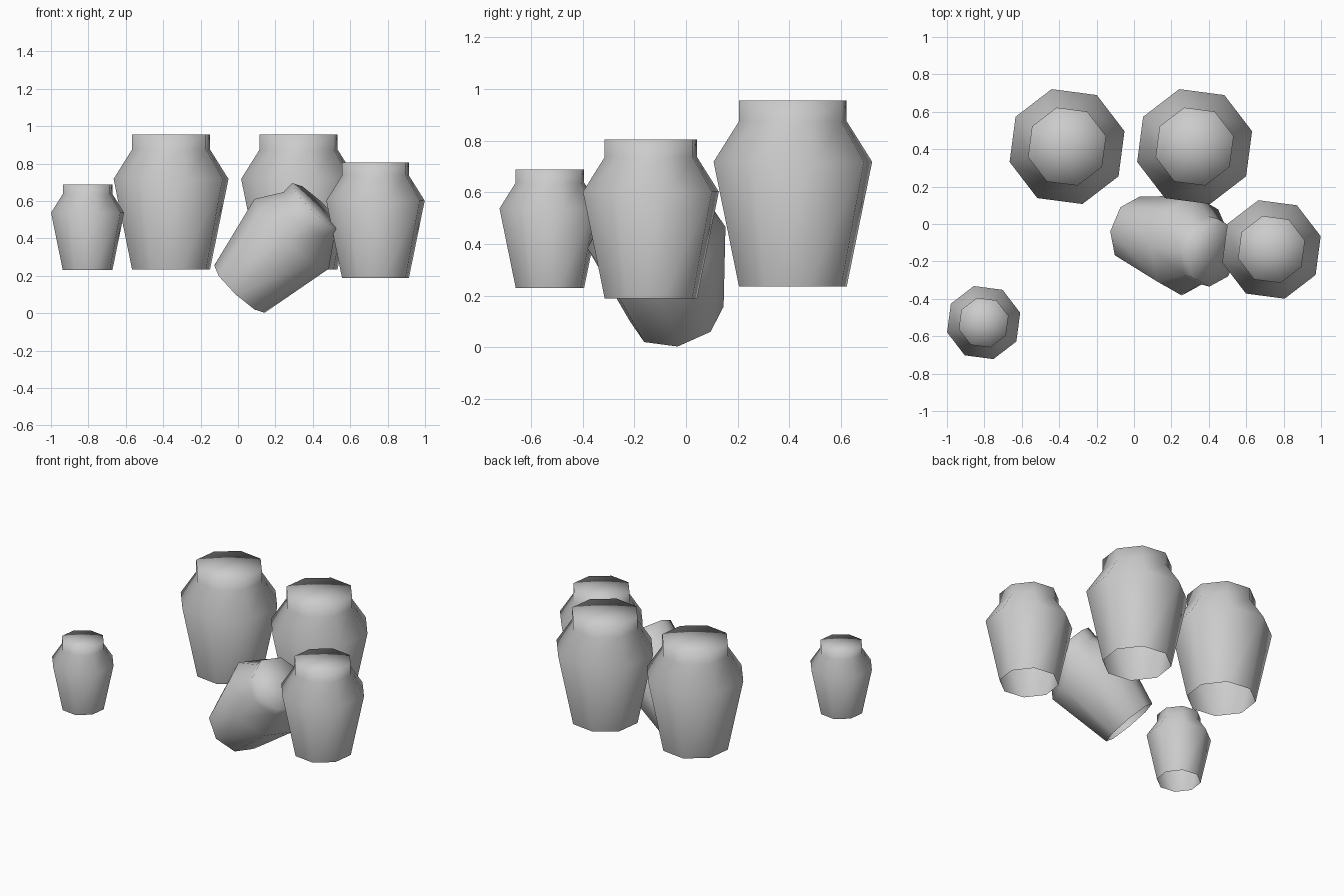
import bpy, bmesh
from math import cos, sin, pi, radians
from mathutils import Matrix, Vector

cube = bpy.data.objects.get("Cube")
if cube:
    bpy.data.objects.remove(cube, do_unlink=True)

SIDES = 8
# (radius, height) of a full-size jar: foot, belly, neck base, rim
PROFILE = [(0.216, 0.0), (0.318, 0.483), (0.216, 0.64), (0.216, 0.72)]

clay = bpy.data.materials.new("grey_clay")
clay.use_nodes = True
colour = (0.6, 0.6, 0.6, 1)
clay.diffuse_color = colour
clay.node_tree.nodes["Principled BSDF"].inputs["Base Color"].default_value = colour


def jar(name, size, place, turn):
    """Eight-sided jar with an open foot and a closed, softly shaded lid."""
    bm = bmesh.new()
    rings = []
    for radius, height in PROFILE:
        rings.append([bm.verts.new((radius * size * cos(2 * pi * i / SIDES),
                                    radius * size * sin(2 * pi * i / SIDES),
                                    height * size)) for i in range(SIDES)])
    # walls
    for low, high in zip(rings, rings[1:]):
        for i in range(SIDES):
            j = (i + 1) % SIDES
            bm.faces.new((low[i], low[j], high[j], high[i]))
    # lid as a fan around a centre point
    rim = rings[-1]
    centre = bm.verts.new((0, 0, PROFILE[-1][1] * size))
    for i in range(SIDES):
        bm.faces.new((rim[i], rim[(i + 1) % SIDES], centre))
    for face in bm.faces:
        face.smooth = True
    mesh = bpy.data.meshes.new(name)
    bm.to_mesh(mesh)
    bm.free()
    mesh.materials.append(clay)
    obj = bpy.data.objects.new(name, mesh)
    bpy.context.collection.objects.link(obj)
    obj.matrix_world = Matrix.Translation(place) @ turn.to_4x4()
    return obj


# standing jars
upright = Matrix.Rotation(radians(15), 3, "Z")
jar("large_jar_right", 1.0, (-0.358, 0.414, 0.235), upright)
jar("large_jar_left", 1.0, (0.324, 0.414, 0.235), upright)
jar("medium_jar", 0.857, (0.735, -0.136, 0.188), upright)
jar("small_jar", 0.636, (-0.804, -0.527, 0.23), upright)

# leaning jar: axis tips to the left and slightly forward
axis = Vector((0.674, -0.19, 0.714)).normalized()
across = Vector((0.73, 0.02, -0.683))
across = (across - axis * across.dot(axis)).normalized()
lean = Matrix((across, axis.cross(across), axis)).transposed()
jar("leaning_jar", 0.857, (0.008, -0.036, 0.129), lean)
